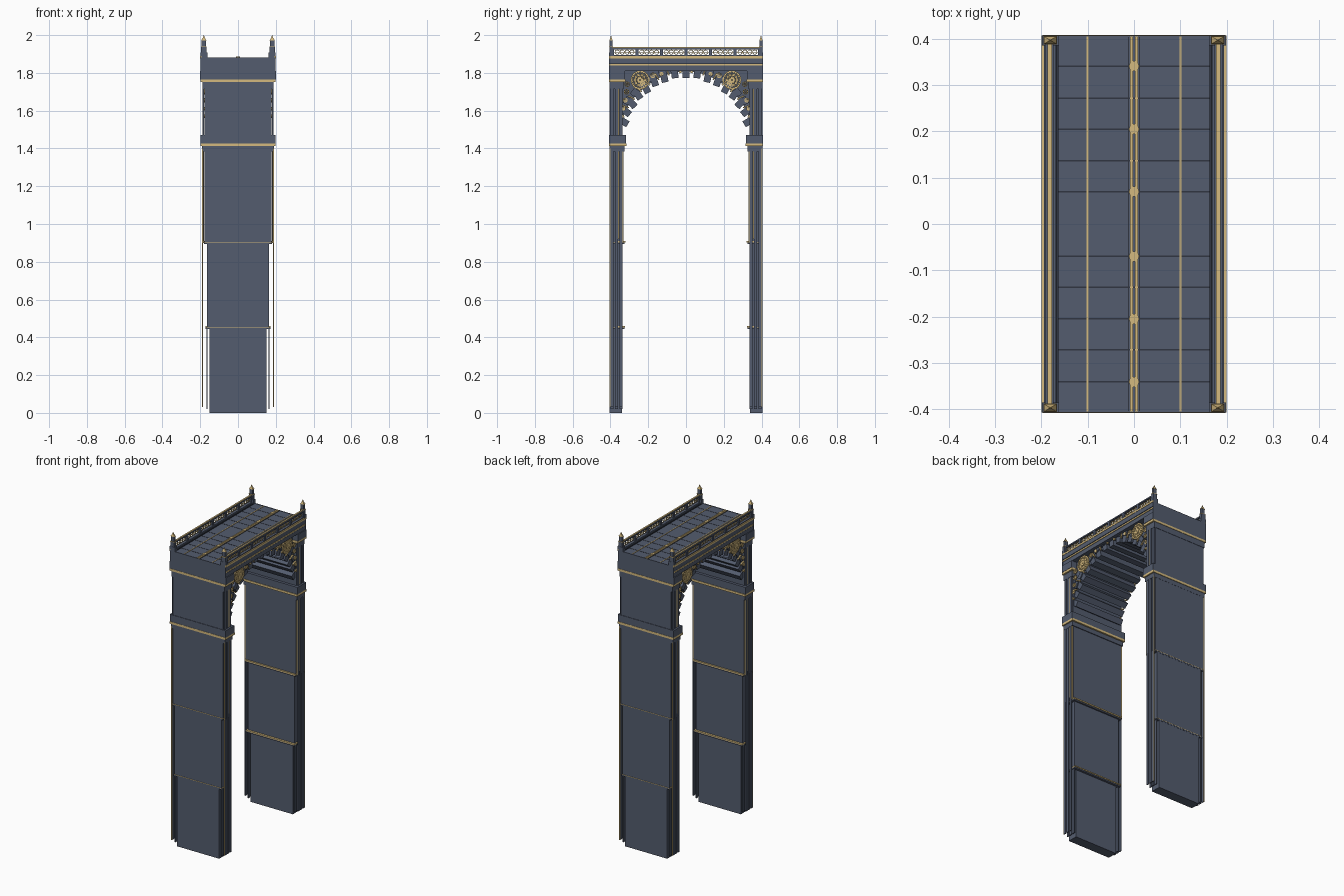
import bpy, bmesh
from math import sin, cos, pi, radians
from mathutils import Matrix, Vector

if "Cube" in bpy.data.objects:
    bpy.data.objects.remove(bpy.data.objects["Cube"], do_unlink=True)


def material(name, rgb):
    m = bpy.data.materials.new(name)
    m.use_nodes = True
    m.diffuse_color = (*rgb, 1)
    m.node_tree.nodes["Principled BSDF"].inputs["Base Color"].default_value = (*rgb, 1)
    return m


SLATE = material("slate blue", (0.088, 0.108, 0.158))
DARK = material("dark slate", (0.03, 0.036, 0.052))
GOLD = material("pale gold", (0.66, 0.49, 0.21))


def box(bm, x, y, z, rot=None):
    """Add a box spanning the given (low, high) ranges."""
    spans = (x, y, z)
    mid = Vector([(a + b) / 2 for a, b in spans])
    size = Matrix.Diagonal([b - a for a, b in spans] + [1])
    turn = Matrix.Rotation(rot, 4, 'X') if rot is not None else Matrix()
    bmesh.ops.create_cube(bm, size=1, matrix=Matrix.Translation(mid) @ turn @ size)


def finish(name, bm, mat, mirror=(True, True)):
    """Turn a mesh into an object, mirrored across x and/or y."""
    bmesh.ops.recalc_face_normals(bm, faces=bm.faces)
    me = bpy.data.meshes.new(name)
    bm.to_mesh(me)
    bm.free()
    me.materials.append(mat)
    ob = bpy.data.objects.new(name, me)
    bpy.context.collection.objects.link(ob)
    if any(mirror):
        mod = ob.modifiers.new("mirror", 'MIRROR')
        mod.use_axis = (*mirror, False)
        mod.use_mirror_merge = False


def boxes(name, mat, items, mirror=(True, True)):
    bm = bmesh.new()
    for item in items:
        box(bm, *item)
    finish(name, bm, mat, mirror)


def wide(w):
    return (-w, w)


def ring(bm, x, y, z, r, wire, n=16):
    """Add a flat ring facing x, with a square section."""
    loops = []
    for i in range(n):
        a = 2 * pi * i / n
        loops.append([bm.verts.new((x + dx, y + (r + dr) * cos(a), z + (r + dr) * sin(a)))
                      for dx, dr in ((-wire, -wire), (wire, -wire), (wire, wire), (-wire, wire))])
    for i in range(n):
        p, q = loops[i], loops[(i + 1) % n]
        for k in range(4):
            bm.faces.new((p[k], p[k - 1], q[k - 1], q[k]))


X = (True, False)
Y = (False, True)
OUT = 0.404

# Piers: slabs that widen with height
boxes("pier_slab", SLATE, [
    (wide(0.15), (0.34, OUT), (0, 0.45)),
    (wide(0.165), (0.335, OUT), (0.45, 0.9)),
    (wide(0.178), (0.33, OUT), (0.9, 1.42)),
    (wide(0.178), (0.335, OUT), (1.42, 1.77))], Y)


# Slender shafts beside the slabs
def shafts(name, mat, x, low, high, rows, w):
    boxes(name, mat, [((x - 0.003, x + 0.003), (y - w, y + w), (low, high)) for y in rows])


ROWS = (0.345, 0.369, 0.393)
shafts("inner_shaft", SLATE, 0.165, 0.02, 0.45, ROWS, 0.008)
shafts("outer_shaft", SLATE, 0.187, 0.03, 0.9, ROWS, 0.008)
shafts("upper_shaft", SLATE, 0.186, 0.9, 1.4, ROWS, 0.008)
shafts("attic_shaft", SLATE, 0.184, 1.47, 1.73, ROWS, 0.008)
shafts("gold_reed", GOLD, 0.183, 0.92, 1.72, (0.357,), 0.003)
shafts("gold_inner_reed", GOLD, 0.184, 0.9, 1.4, (0.334,), 0.002)
shafts("gold_corner_reed", GOLD, 0.187, 0.03, 1.4, (0.403,), 0.002)

# Pier bands and capitals; the lower two project on the inner side
boxes("pier_band", SLATE, [
    (wide(0.172), (0.326, 0.405), (0.445, 0.453)),
    (wide(0.179), (0.325, 0.405), (0.893, 0.901)),
    (wide(0.19), (0.325, 0.405), (1.385, 1.413)),
    (wide(0.198), (0.318, 0.407), (1.427, 1.472)),
    (wide(0.188), (0.33, 0.406), (1.715, 1.752)),
    (wide(0.2), (0.322, 0.407), (1.766, 1.81))], Y)
boxes("pier_gold_band", GOLD, [
    (wide(0.172), (0.322, 0.36), (0.453, 0.46)),
    (wide(0.179), (0.32, 0.36), (0.901, 0.909)),
    (wide(0.168), (0.36, 0.406), (0.453, 0.456)),
    (wide(0.179), (0.36, 0.406), (0.901, 0.904)),
    (wide(0.198), (0.315, 0.4085), (1.413, 1.427)),
    (wide(0.198), (0.32, 0.4085), (1.752, 1.766))], Y)

# Deck and side beams
boxes("deck_beam", SLATE, [
    (wide(0.19), wide(0.405), (1.81, 1.875)),
    (wide(0.195), wide(0.406), (1.81, 1.836)),
    (wide(0.198), wide(0.406), (1.85, 1.88))], (False, False))
boxes("beam_end_face", SLATE, [(wide(0.198), (0.404, 0.407), (1.78, 1.882))], Y)
boxes("beam_gold_line", GOLD, [
    ((0.188, 0.1965), wide(0.405), (1.838, 1.847)),
    ((0.194, 0.2), wide(0.407), (1.877, 1.889))], X)

# Paving joints, gold inlay and studs
joints = (0.07, 0.137, 0.205, 0.272, 0.341)
boxes("paving_joint", DARK, [(wide(0.165), (y - 0.0015, y + 0.0015), (1.878, 1.881))
                             for y in joints], Y)
boxes("deck_gold_inlay", GOLD, [
    ((0.0978, 0.1022), wide(0.405), (1.878, 1.8825)),
    ((0.002, 0.0085), wide(0.405), (1.878, 1.884))], X)
boxes("deck_ridge_edge", DARK, [((0.0105, 0.0125), wide(0.405), (1.878, 1.882)),
                                ((0.163, 0.168), wide(0.405), (1.878, 1.886))], X)
bm = bmesh.new()
for y in joints[::2]:
    bmesh.ops.create_cone(bm, cap_ends=True, segments=12, radius1=0.011, radius2=0.011, depth=0.006,
                          matrix=Matrix.Translation((0, y, 1.884)))
finish("deck_gold_stud", bm, GOLD, Y)

# Balustrade: rails, posts and scroll rings
boxes("balustrade_rail", SLATE, [
    ((0.17, 0.194), wide(0.4), (1.88, 1.894)),
    ((0.174, 0.192), wide(0.4), (1.924, 1.932))], X)
boxes("balustrade_gold_cap", GOLD, [
    ((0.177, 0.187), wide(0.4), (1.931, 1.936))], X)
bm = bmesh.new()
for k in range(-3, 4):
    box(bm, (0.174, 0.192), (0.13 * k - 0.008, 0.13 * k + 0.008), (1.89, 1.93))
finish("balustrade_post", bm, SLATE, X)
bm = bmesh.new()
for k in range(-3, 3):
    for j in range(4):
        ring(bm, 0.183, 0.13 * k + 0.026 * (j + 1), 1.91, 0.0115, 0.0017, 12)
    box(bm, (0.181, 0.185), (0.13 * k, 0.13 * k + 0.13), (1.9088, 1.9112))
finish("balustrade_scroll", bm, GOLD, X)

# Corner finials
boxes("finial", SLATE, [
    ((0.162, 0.199), (0.386, 0.407), (1.88, 1.908)),
    ((0.167, 0.195), (0.388, 0.406), (1.908, 1.94)),
    ((0.17, 0.192), (0.39, 0.404), (1.94, 1.972))])
boxes("finial_gold_collar", GOLD, [
    ((0.166, 0.196), (0.3875, 0.4065), (1.937, 1.941))])
bm = bmesh.new()
for r1, r2, low, high in ((0.019, 0.006, 1.972, 1.988), (0.006, 0.001, 1.988, 2.0)):
    bmesh.ops.create_cone(bm, cap_ends=True, segments=4, radius1=r1, radius2=r2, depth=high - low,
                          matrix=Matrix.Translation((0.181, 0.397, (low + high) / 2))
                          @ Matrix.Diagonal((1, 0.6, 1, 1)) @ Matrix.Rotation(pi / 4, 4, 'Z'))
finish("finial_tip", bm, GOLD)


# Arch: solid spandrel under the deck, on a slightly flattened curve
def arch(t, grow=0.0):
    r = 1 - 0.035 * sin(2 * t) ** 2
    return (0.335 + grow) * cos(t) * r, 1.5 + (0.3 + grow) * sin(t) * r


bm = bmesh.new()
steps = 14
outline = [arch(pi / 2 * i / steps, 0.008) for i in range(steps + 1)] + [(0, 1.815), (0.343, 1.815)]
face = bm.faces.new([bm.verts.new((-0.16, y, z)) for y, z in outline])
new = bmesh.ops.extrude_face_region(bm, geom=[face])
bmesh.ops.translate(bm, vec=(0.32, 0, 0),
                    verts=[v for v in new["geom"] if isinstance(v, bmesh.types.BMVert)])
finish("arch_spandrel", bm, SLATE, Y)

# Arch ribs: long slats laid across the soffit like teeth, tipped with gold leaf
slats, leaves = bmesh.new(), bmesh.new()
count = 9
for i in range(count):
    t = radians(8 + 82 * i / (count - 1))
    y, z = arch(t)
    deep = 0.022 if i % 2 else 0.027
    box(slats, wide(0.17), (y - deep, y + deep), (z - 0.018, z + 0.018), t + 0.4 * cos(t))
    y, z = arch(t, 0.028)
    box(slats, wide(0.176), (y - 0.014, y + 0.014), (z - 0.02, z + 0.02), t)
    y, z = arch(t + 0.08, 0.02)
    box(leaves, (0.17, 0.178), (y - 0.02, y + 0.02), (z - 0.0035, z + 0.0035), t)
finish("arch_rib", slats, SLATE, Y)
finish("arch_gold_leaf", leaves, GOLD)

# Rosettes in the spandrels
bm = bmesh.new()
cy, cz = 0.243, 1.762
for r, wire in ((0.046, 0.004), (0.027, 0.003), (0.009, 0.006)):
    ring(bm, 0.177, cy, cz, r, wire, 20)
for i in range(10):
    a = 2 * pi * i / 10
    ring(bm, 0.178, cy + 0.037 * cos(a), cz + 0.037 * sin(a), 0.007, 0.0028, 8)
    ring(bm, 0.178, cy + 0.019 * cos(a), cz + 0.019 * sin(a), 0.0045, 0.002, 8)
finish("spandrel_rosette", bm, GOLD)

# Trailing gold scrolls along the arch and down to the capital
bm = bmesh.new()
for y, z, r in ((0.312, 1.74, 0.012), (0.315, 1.7, 0.012), (0.322, 1.655, 0.01), (0.33, 1.61, 0.008),
                (0.338, 1.57, 0.007), (0.175, 1.787, 0.012), (0.13, 1.795, 0.008)):
    ring(bm, 0.178, y, z, r, 0.0028, 10)
    ring(bm, 0.178, y, z, r * 0.4, 0.002, 8)
finish("spandrel_scroll", bm, GOLD)
